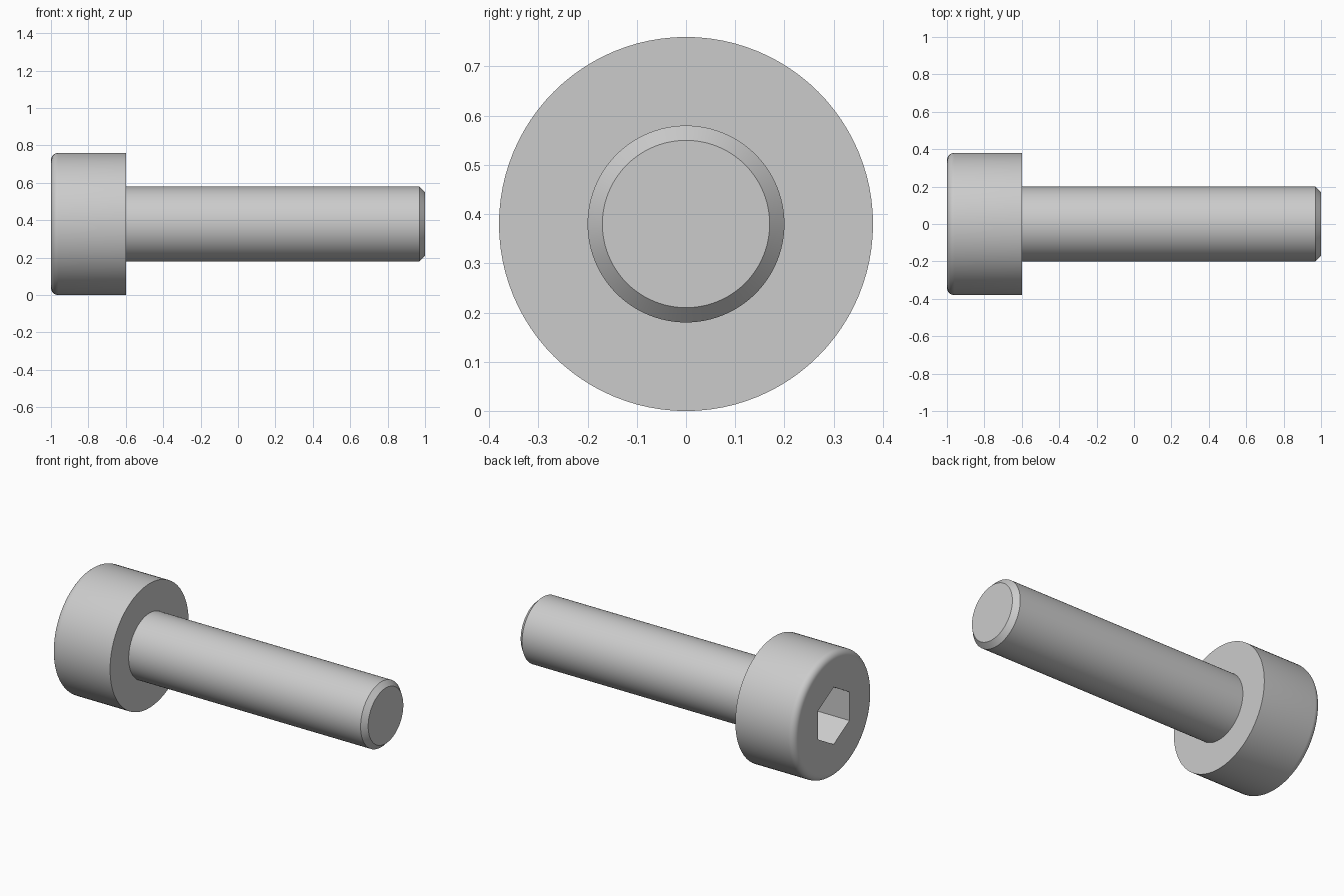
import bpy, bmesh, math
from mathutils import Matrix, Vector

if "Cube" in bpy.data.objects:
    bpy.data.objects.remove(bpy.data.objects["Cube"])

AXIS_Z = 0.38      # height of the screw axis
SIDES = 96

# Half profile (x, radius): rounded head, shank, chamfered tip
FILLET = 0.04
profile = []
for i in range(9):
    a = math.radians(90 * i / 8)
    profile.append((-1 + FILLET * (1 - math.sin(a)), 0.38 - FILLET * (1 - math.cos(a))))
profile.reverse()
profile += [(-0.6, 0.38), (-0.6, 0.2), (0.97, 0.2), (1.0, 0.17)]


def make_object(name, bm):
    bmesh.ops.recalc_face_normals(bm, faces=bm.faces[:])
    mesh = bpy.data.meshes.new(name)
    bm.to_mesh(mesh)
    bm.free()
    obj = bpy.data.objects.new(name, mesh)
    bpy.context.collection.objects.link(obj)
    return obj


# Screw body: profile revolved about x, both ends capped
bm = bmesh.new()
rings = []
for x, r in profile:
    rings.append([bm.verts.new((x, r * math.sin(2 * math.pi * k / SIDES),
                                AXIS_Z + r * math.cos(2 * math.pi * k / SIDES)))
                  for k in range(SIDES)])
for a, b in zip(rings, rings[1:]):
    for k in range(SIDES):
        n = (k + 1) % SIDES
        bm.faces.new((a[k], a[n], b[n], b[k]))
bm.faces.new(rings[0])
bm.faces.new(rings[-1])
screw = make_object("socket_head_screw", bm)

# Hex socket cutter: one corner pointing up, sunk into the head
DEPTH = 0.22
bm = bmesh.new()
bmesh.ops.create_cone(bm, cap_ends=True, segments=6, radius1=0.175, radius2=0.175,
                      depth=2 * DEPTH)
top = max(bm.verts, key=lambda v: v.co.y).co
spin = Matrix.Rotation(math.pi / 2 - math.atan2(top.y, top.x), 4, 'Z')
# local z -> world x, local y -> world z, local x -> world y
frame = Matrix(((0, 0, 1, -1), (1, 0, 0, 0), (0, 1, 0, AXIS_Z), (0, 0, 0, 1)))
bmesh.ops.transform(bm, matrix=frame @ spin, verts=bm.verts[:])
cutter = make_object("socket_cutter", bm)
cutter.hide_render = True

# Cut the socket, then drop the cutter
bpy.context.view_layer.objects.active = screw
screw.select_set(True)
cut = screw.modifiers.new("socket", 'BOOLEAN')
cut.operation = 'DIFFERENCE'
cut.solver = 'EXACT'
cut.object = cutter
bpy.ops.object.modifier_apply(modifier=cut.name)
bpy.data.objects.remove(cutter)

# Smooth round sides, flat end faces
bpy.ops.object.shade_smooth_by_angle(angle=math.radians(30))
for p in screw.data.polygons:
    if abs(p.normal.x) > 0.999:
        p.use_smooth = False
